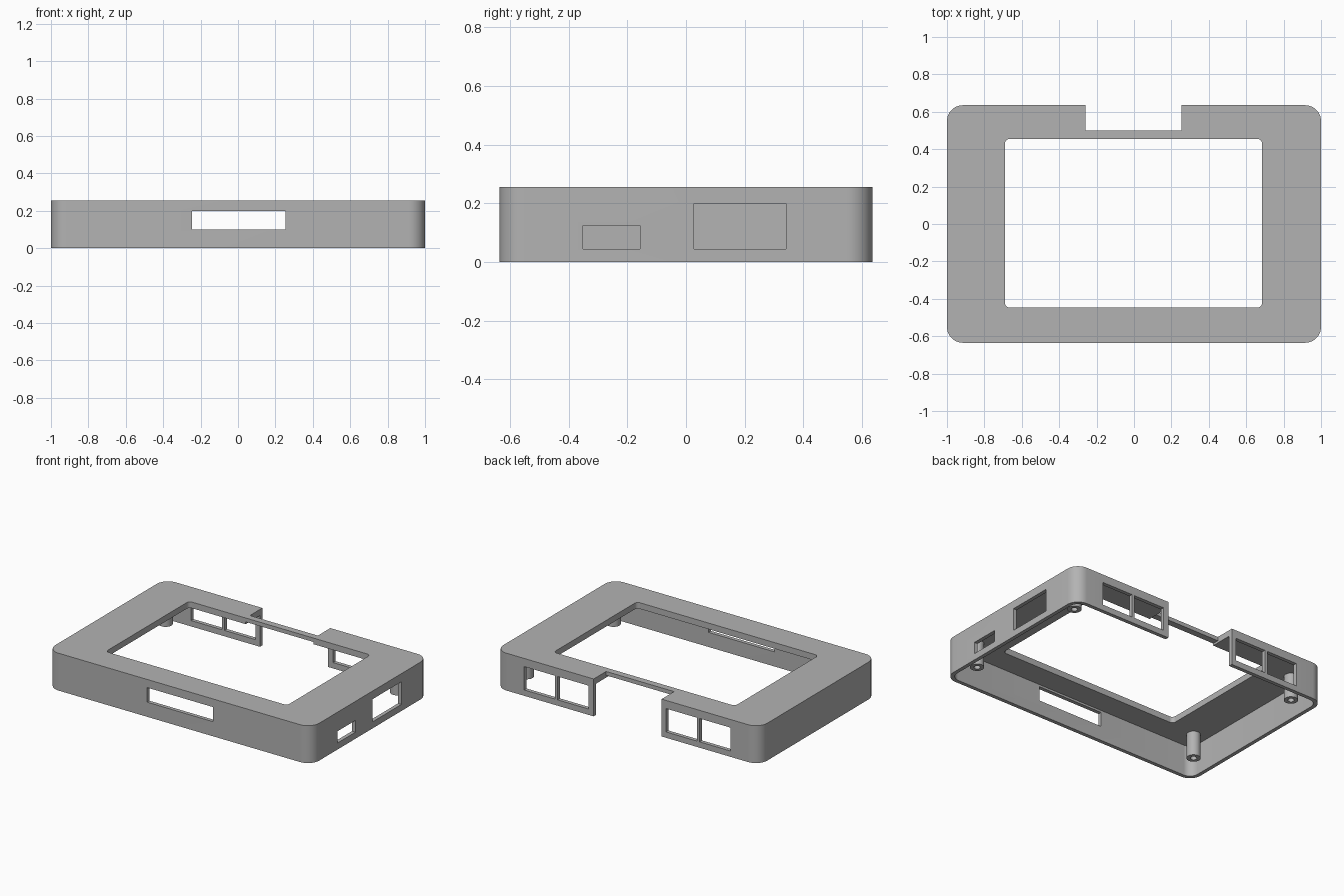
import bpy, bmesh, math

cube = bpy.data.objects.get("Cube")
if cube:
    bpy.data.objects.remove(cube, do_unlink=True)

HEIGHT, WALL, PLATE = 0.256, 0.026, 0.042
HX, HY = 1.0, 0.635

grey = bpy.data.materials.new("plain grey")
grey.use_nodes = True
grey.diffuse_color = (0.45, 0.45, 0.45, 1)
grey.node_tree.nodes["Principled BSDF"].inputs["Base Color"].default_value = grey.diffuse_color


def outline(x0, x1, y0, y1, r, steps=10):
    """Rectangle with rounded corners, counter-clockwise."""
    if r == 0:
        return [(x0, y0), (x1, y0), (x1, y1), (x0, y1)]
    centres = [(x1 - r, y1 - r), (x0 + r, y1 - r), (x0 + r, y0 + r), (x1 - r, y0 + r)]
    points = []
    for q, (cx, cy) in enumerate(centres):
        for i in range(steps + 1):
            a = math.pi / 2 * (q + i / steps)
            points.append((cx + r * math.cos(a), cy + r * math.sin(a)))
    return points


def prism(name, x, y, z, r=0):
    """Upright block spanning the given ranges."""
    bm = bmesh.new()
    face = bm.faces.new([bm.verts.new((px, py, z[0])) for px, py in outline(*x, *y, r)])
    up = bmesh.ops.extrude_face_region(bm, geom=[face])["geom"]
    bmesh.ops.translate(bm, verts=[v for v in up if isinstance(v, bmesh.types.BMVert)],
                        vec=(0, 0, z[1] - z[0]))
    bmesh.ops.recalc_face_normals(bm, faces=bm.faces)
    mesh = bpy.data.meshes.new(name)
    bm.to_mesh(mesh)
    bm.free()
    mesh.materials.append(grey)
    ob = bpy.data.objects.new(name, mesh)
    bpy.context.collection.objects.link(ob)
    return ob


def activate(ob):
    bpy.ops.object.select_all(action='DESELECT')
    ob.select_set(True)
    bpy.context.view_layer.objects.active = ob


def cut(ob, x, y, z, r=0):
    """Subtract a block, then discard it."""
    cutter = prism("cutter", x, y, z, r)
    cutter.hide_render = True
    mod = ob.modifiers.new("cut", 'BOOLEAN')
    mod.operation, mod.solver, mod.object = 'DIFFERENCE', 'EXACT', cutter
    activate(ob)
    bpy.ops.object.modifier_apply(modifier=mod.name)
    bpy.data.objects.remove(cutter, do_unlink=True)


def smooth(ob):
    activate(ob)
    bpy.ops.object.shade_smooth_by_angle(angle=math.radians(30))


# Hollow shell, open underneath
shell = prism("case_shell", (-HX, HX), (-HY, HY), (0, HEIGHT), 0.085)
cut(shell, (-HX + WALL, HX - WALL), (-HY + WALL, HY - WALL), (-0.1, HEIGHT - PLATE), 0.06)

# Screen opening
cut(shell, (-0.69, 0.685), (-0.447, 0.455), (0.1, 0.4), 0.025)

# Back notch, with a thinned strip in front of it
cut(shell, (-0.26, 0.255), (0.5, 0.8), (-0.1, 0.4))
cut(shell, (-0.26, 0.255), (0.4, 0.8), (-0.1, HEIGHT - 0.027))

# Front slot
cut(shell, (-0.245, 0.255), (-0.8, -0.55), (0.1, 0.2))

# Paired back ports
for side in (-1, 1):
    for a, b in ((0.293, 0.528), (0.548, 0.782)):
        cut(shell, sorted((side * a, side * b)), (0.55, 0.8), (0.04, 0.2))

# Side ports
cut(shell, (0.9, 1.1), (-0.35, -0.157), (0.045, 0.125))
cut(shell, (0.9, 1.1), (0.027, 0.34), (0.045, 0.2))
smooth(shell)

# Hollow screw posts in the corners
POST_R, HOLE_R = 0.044, 0.02
for x, side in ((-0.877, "right"), (0.877, "left")):
    for y, end in ((-0.47, "front"), (0.47, "back")):
        post = prism(f"{end}_{side}_post", (x - POST_R, x + POST_R), (y - POST_R, y + POST_R),
                     (0.045, HEIGHT - PLATE), POST_R - 0.0001)
        cut(post, (x - HOLE_R, x + HOLE_R), (y - HOLE_R, y + HOLE_R),
            (0, HEIGHT - PLATE - 0.01), HOLE_R - 0.0001)
        smooth(post)
